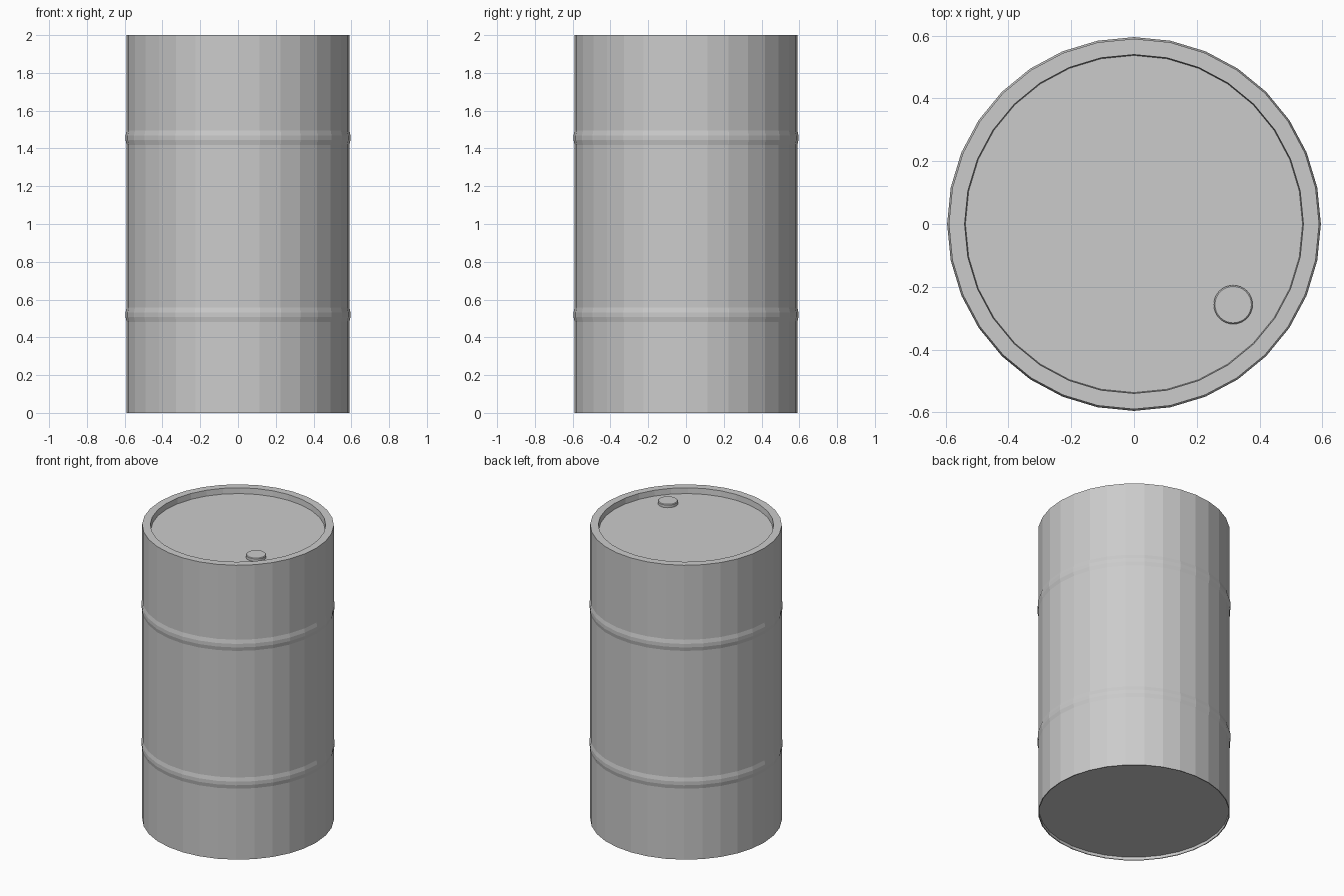
import bpy, bmesh
from math import cos, sin, tau

if "Cube" in bpy.data.objects:
    bpy.data.objects.remove(bpy.data.objects["Cube"])


def lathe(name, profile, sides, loc=(0, 0, 0)):
    """Revolve an (r, z) profile around z; r = 0 gives a pole cap."""
    bm = bmesh.new()
    rings = []
    for r, z in profile:
        if r == 0:
            rings.append(None)
        else:
            rings.append([bm.verts.new((r * cos(tau * i / sides), r * sin(tau * i / sides), z))
                          for i in range(sides)])
    for a, b in zip(rings, rings[1:]):
        if a is None or b is None:
            bm.faces.new(a or b)
            continue
        for i in range(sides):
            j = (i + 1) % sides
            bm.faces.new((a[i], a[j], b[j], b[i]))
    bmesh.ops.recalc_face_normals(bm, faces=bm.faces)
    me = bpy.data.meshes.new(name)
    bm.to_mesh(me)
    bm.free()
    ob = bpy.data.objects.new(name, me)
    ob.location = loc
    bpy.context.collection.objects.link(ob)
    return ob


R = 0.59        # wall radius
BULGE = 0.0055  # how far the rolling hoops stand out


def hoop(z):
    return [(R, z - 0.038), (R + BULGE, z - 0.012), (R + BULGE, z + 0.012), (R, z + 0.038)]


# drum: recessed base, wall with two hoops, flat rim, recessed lid
drum = [(0, 0.02), (R - 0.006, 0.02), (R - 0.006, 0), (R, 0)]
drum += hoop(0.52) + hoop(1.456)
drum += [(R, 2.0), (0.54, 2.0), (0.537, 1.962), (0, 1.962)]
lathe("drum_body", drum, 32)

# bung cap on the lid
lathe("bung_cap", [(0, 1.95), (0.062, 1.95), (0.062, 1.98), (0.058, 1.984), (0, 1.984)],
      32, (0.316, -0.257, 0))
